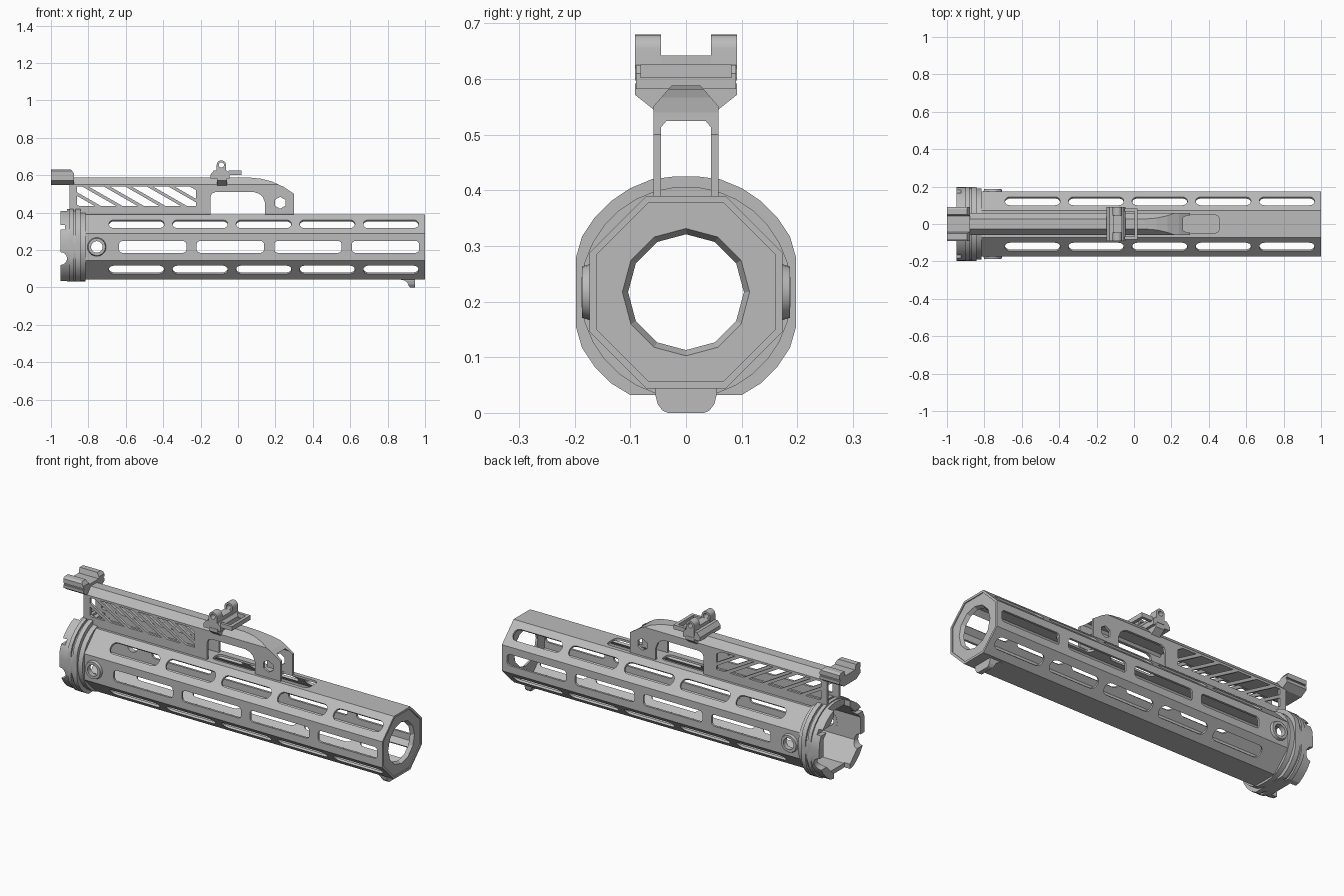
import bpy, bmesh, math
from mathutils import Matrix

if "Cube" in bpy.data.objects:
    bpy.data.objects.remove(bpy.data.objects["Cube"])

CZ = 0.217  # height of the tube axis
grey = bpy.data.materials.new("mid_grey")
grey.diffuse_color = (0.5, 0.5, 0.5, 1)
grey.use_nodes = True
grey.node_tree.nodes["Principled BSDF"].inputs["Base Color"].default_value = grey.diffuse_color
MAP = {'x': lambda p, t: (t, p[0], p[1]), 'y': lambda p, t: (p[0], t, p[1]), 'z': lambda p, t: (p[0], p[1], t)}


def prism(name, pts, a, b, axis='x', pts2=None):
    """Extrude (or loft to pts2) a 2D outline along an axis."""
    bm = bmesh.new()
    va = [bm.verts.new(MAP[axis](p, a)) for p in pts]
    vb = [bm.verts.new(MAP[axis](p, b)) for p in (pts2 or pts)]
    n = len(pts)
    bm.faces.new(va)
    bm.faces.new(vb[::-1])
    for i in range(n):
        bm.faces.new((va[i], vb[i], vb[(i + 1) % n], va[(i + 1) % n]))
    bmesh.ops.recalc_face_normals(bm, faces=bm.faces)
    me = bpy.data.meshes.new(name)
    bm.to_mesh(me)
    bm.free()
    me.materials.append(grey)
    ob = bpy.data.objects.new(name, me)
    bpy.context.collection.objects.link(ob)
    return ob


def box(name, x0, x1, y0, y1, z0, z1):
    return prism(name, [(x0, z0), (x1, z0), (x1, z1), (x0, z1)], y0, y1, 'y')


def cut(ob, *cutters):
    for c in cutters:
        m = ob.modifiers.new("cut", 'BOOLEAN')
        m.operation, m.solver, m.object = 'DIFFERENCE', 'EXACT', c
        bpy.context.view_layer.objects.active = ob
        bpy.ops.object.modifier_apply(modifier=m.name)
        bpy.data.objects.remove(c)


def ngon(n, r, cx=0.0, cy=0.0, rot=0.0):
    return [(cx + r * math.cos(rot + 2 * math.pi * i / n), cy + r * math.sin(rot + 2 * math.pi * i / n)) for i in range(n)]


def octo(apothem):
    return ngon(8, apothem / math.cos(math.pi / 8), 0, CZ, math.pi / 8)


def rrect(x0, x1, y0, y1, r, n=4):
    out = []
    for k, (cx, cy) in enumerate([(x1 - r, y1 - r), (x0 + r, y1 - r), (x0 + r, y0 + r), (x1 - r, y0 + r)]):
        out += [(cx + r * math.cos((k + i / n) * math.pi / 2), cy + r * math.sin((k + i / n) * math.pi / 2)) for i in range(n + 1)]
    return out


def clip_x(pts, lim, sign):
    """Keep the part of a polygon where sign*x <= sign*lim."""
    out = []
    for p, q in zip(pts, pts[1:] + pts[:1]):
        pin, qin = sign * p[0] <= sign * lim, sign * q[0] <= sign * lim
        if pin:
            out.append(p)
        if pin != qin:
            t = (lim - p[0]) / (q[0] - p[0])
            out.append((lim, p[1] + t * (q[1] - p[1])))
    return out


def smooth(ob):
    bpy.ops.object.select_all(action='DESELECT')
    ob.select_set(True)
    bpy.context.view_layer.objects.active = ob
    bpy.ops.object.shade_smooth_by_angle(angle=math.radians(25))


# Octagonal handguard tube with slots on the side and diagonal faces
tube = prism("handguard_tube", octo(0.173), -0.87, 1.0)
cut(tube, prism("bore", octo(0.161), -1.1, 1.1))


def slot(x0, x1, r, angle):
    c = prism("slot", rrect(x0, x1, -0.0315, 0.0315, r), -0.3, 0.3, 'y')
    c.data.transform(Matrix.Translation((0, 0, CZ)) @ Matrix.Rotation(math.radians(angle), 4, 'X'))
    cut(tube, c)


for i in range(5):
    x = -0.69 + 0.34 * i
    for a in (45, -45):
        slot(x, x + 0.295, 0.028, a)
for i in range(4):
    x = -0.636 + 0.415 * i
    slot(x, x + 0.36, 0.018, 0)
cut(tube, prism("top_slot", rrect(0.235, 0.457, -0.048, 0.048, 0.025), 0.3, 0.5, 'z'),
    prism("grip_slot", rrect(-0.14, 0.13, -0.035, 0.035, 0.025), 0.3, 0.5, 'z'),
    prism("socket_hole", ngon(20, 0.032, -0.755, CZ), -0.3, 0.3, 'y'))

# Front cap with twelve-sided tapered opening
cap = prism("front_cap", octo(0.161), 0.975, 0.995)
cut(cap, prism("muzzle_hole", ngon(12, 0.1015, 0, CZ, math.pi / 2), 0.97, 1.0, 'x',
               ngon(12, 0.117, 0, CZ, math.pi / 2)))


# Rear collar: stacked rings with flattened sides
def collar(name, r, x0, x1):
    pts = [(max(-0.198, min(0.198, p[0])), max(0.032, min(0.425, p[1])))
           for p in ngon(32, r, 0, CZ, math.pi / 32)]
    ob = prism(name, pts, x0, x1)
    cut(ob, prism("bore", octo(0.161), -1.1, 1.1))
    return ob


skirt = collar("collar_skirt", 0.204, -0.95, -0.89)
cut(skirt, prism("notch", ngon(16, 0.034, -0.948, 0.155), -0.4, 0.4, 'y'),
    box("notch", -1, -0.925, -0.4, 0.4, 0.31, 0.335),
    box("notch", -1, -0.915, -0.07, 0.07, -0.1, 0.6))
smooth(skirt)
for nm, r, x0, x1 in (("collar_rear_ring", 0.212, -0.9, -0.88), ("collar_groove", 0.2, -0.88, -0.868),
                      ("collar_front_ring", 0.212, -0.868, -0.842), ("collar_neck", 0.19, -0.842, -0.815)):
    smooth(collar(nm, r, x0, x1))

# Sling sockets on both sides
for s, nm in ((-1, "sling_socket_front"), (1, "sling_socket_back")):
    so = prism(nm, ngon(24, 0.054, -0.755, CZ), s * 0.16, s * 0.187, 'y', ngon(24, 0.046, -0.755, CZ))
    cut(so, prism("hole", ngon(20, 0.031, -0.755, CZ), -0.3, 0.3, 'y'))
    smooth(so)

# Carry handle: hollow channel with arch, slanted windows and hexagonal pin hole
handle = prism("carry_handle", [(-0.9, 0.415), (-0.9, 0.588), (0.06, 0.588), (0.12, 0.582), (0.18, 0.567),
                                (0.24, 0.54), (0.3, 0.5), (0.3, 0.386), (-0.84, 0.386)], -0.058, 0.058, 'y')
cut(handle,
    prism("channel", [(-0.045, 0.3), (0.045, 0.3), (0.045, 0.513), (0.035, 0.525), (-0.035, 0.525), (-0.045, 0.513)], -0.21, 0.4),
    prism("rear_channel", [(-0.045, 0.3), (0.045, 0.3), (0.045, 0.542), (-0.045, 0.542)], -1.0, -0.2),
    prism("arch", [(-0.148, 0.3), (0.144, 0.3), (0.144, 0.455), (0.132, 0.485), (0.112, 0.502), (0.085, 0.51),
                   (-0.12, 0.51), (-0.14, 0.502), (-0.148, 0.482)], -0.2, 0.2, 'y'),
    prism("pin_hole", ngon(6, 0.032, 0.225, 0.453, math.pi / 6), -0.2, 0.2, 'y'))
for s in (-1, 1):
    cut(handle, prism("chamfer", [(s * 0.023, 0.592), (s * 0.08, 0.592), (s * 0.08, 0.526)], -1.1, 0.4))
for k in range(8):
    t = -1.03 + 0.115 * k
    win = clip_x(clip_x([(t, 0.54), (t + 0.082, 0.54), (t + 0.262, 0.437), (t + 0.18, 0.437)], -0.225, 1), -0.862, -1)
    if len(win) > 2:
        cut(handle, prism("window", win, -0.2, 0.2, 'y'))

# Rear sight block with a wide notch along the top
half = [(0.055, 0.548), (0.092, 0.572), (0.092, 0.622), (0.08, 0.63), (0.05, 0.63), (0.042, 0.602)]
rear = prism("rear_sight_block", half + [(-y, z) for y, z in reversed(half)], -1.0, -0.878)
cut(rear, prism("slope", [(-0.9, 0.64), (-0.87, 0.64), (-0.87, 0.6)], -0.2, 0.2, 'y'))
for s in (-1, 1):
    cut(rear, box("side_groove", -1.1, -0.8, s * 0.084 - 0.008 * (s < 0), s * 0.084 + 0.1 * s if s > 0 else -0.2, 0.588, 0.597)
        if s > 0 else box("side_groove", -1.1, -0.8, -0.2, -0.084, 0.588, 0.597))

# Front sight: clamp, cross block, ringed ears and folding frame
prism("front_sight_clamp", [(-0.058, 0.545), (-0.092, 0.572), (-0.092, 0.592), (0.092, 0.592), (0.092, 0.572), (0.058, 0.545)],
      -0.112, -0.06)
prism("front_sight_base", [(-0.148, 0.582), (-0.148, 0.602), (-0.13, 0.625), (-0.06, 0.625), (-0.045, 0.61), (-0.045, 0.582)],
      -0.09, 0.09, 'y')
box("front_sight_bridge", -0.112, -0.066, -0.06, 0.06, 0.62, 0.642)
for s, nm in ((-1, "front_sight_ear_front"), (1, "front_sight_ear_back")):
    y0, y1 = sorted((s * 0.045, s * 0.092))
    ear = prism(nm, [(-0.114, 0.6), (-0.064, 0.6)] + [(-0.089 + 0.025 * math.cos(a * math.pi / 10),
                0.655 + 0.025 * math.sin(a * math.pi / 10)) for a in range(11)], y0, y1, 'y')
    cut(ear, prism("hole", ngon(16, 0.014, -0.089, 0.655), -0.3, 0.3, 'y'))
    smooth(ear)
    box("folding_frame_bar", -0.05, 0.02, *sorted((s * 0.066, s * 0.082)), 0.602, 0.626)
box("folding_frame_crossbar", 0.002, 0.02, -0.07, 0.07, 0.602, 0.626)

# Hand stop under the front end
stop = prism("hand_stop", [(0.862, 0.05), (0.862, 0.043), (0.89, 0.038), (0.906, 0.026), (0.913, 0.008), (0.92, 0.0),
                           (0.945, 0.0), (0.945, 0.05)], -0.056, 0.056, 'y')
for s in (-1, 1):
    cut(stop, prism("trim", [(s * 0.058, 0.044), (s * 0.051, 0.016), (s * 0.042, 0.004), (s * 0.03, -0.001),
                             (s * 0.03, -0.02), (s * 0.08, -0.02), (s * 0.08, 0.044)], 0.8, 1.0))
